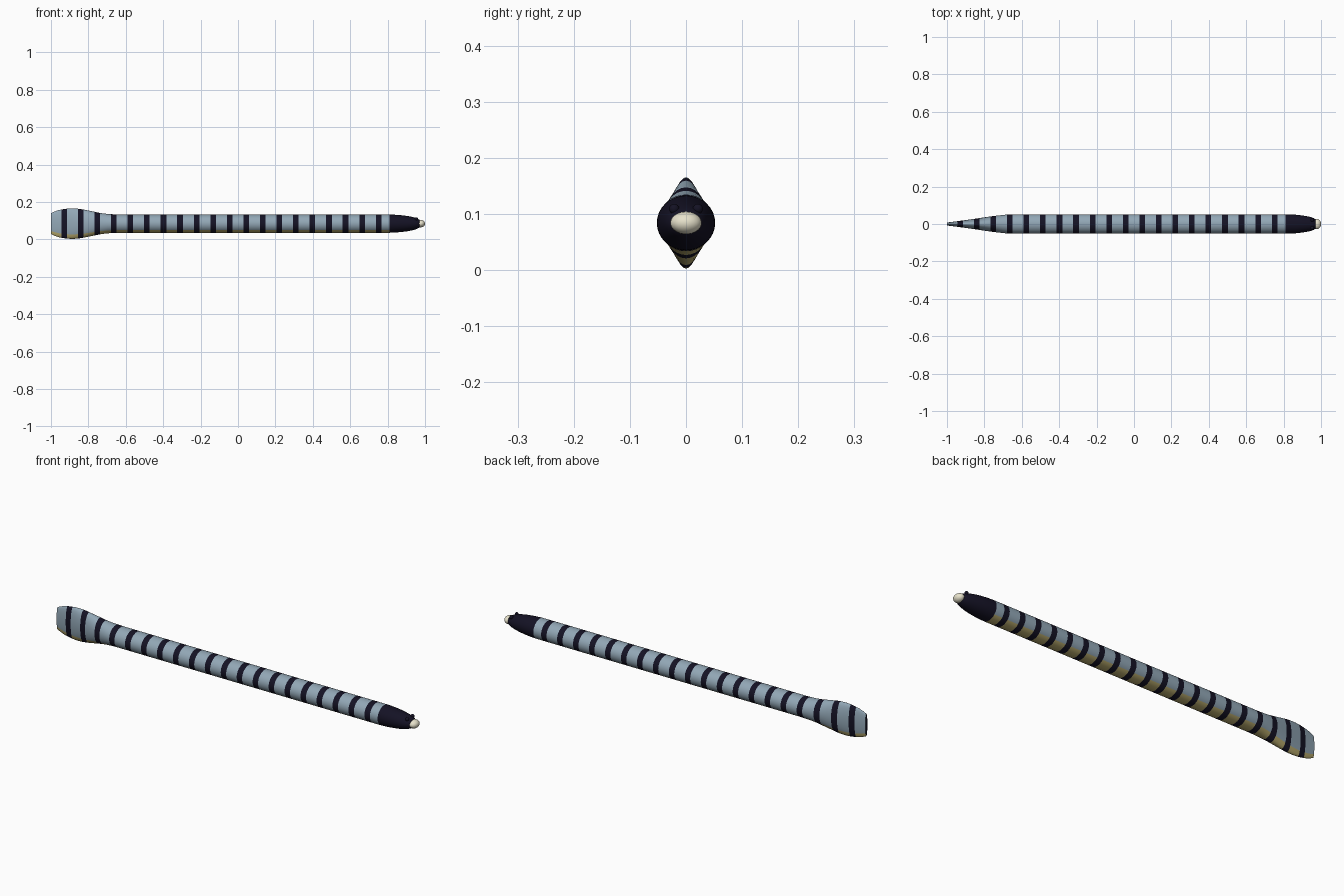
import bpy, bmesh, math

if "Cube" in bpy.data.objects:
    bpy.data.objects.remove(bpy.data.objects["Cube"])

def material(name, rgb):
    m = bpy.data.materials.new(name)
    m.diffuse_color = (*rgb, 1.0)
    m.use_nodes = True
    m.node_tree.nodes["Principled BSDF"].inputs["Base Color"].default_value = m.diffuse_color
    return m

BLUE = material("blue grey scales", (0.29, 0.39, 0.47))
DARK = material("midnight bands", (0.007, 0.006, 0.018))
BELLY = material("yellow belly", (0.50, 0.42, 0.16))
CREAM = material("cream snout", (0.80, 0.76, 0.60))

CZ = 0.084          # height of the body axis
SEGS = 32
# stations: x, half width in y, half height in z
PROFILE = [(-1.0, 0.008, 0.056), (-0.96, 0.013, 0.072), (-0.90, 0.021, 0.081),
           (-0.85, 0.028, 0.079), (-0.79, 0.037, 0.068), (-0.73, 0.045, 0.056),
           (-0.67, 0.051, 0.050), (-0.60, 0.052, 0.049), (0.80, 0.052, 0.049),
           (0.86, 0.050, 0.046), (0.91, 0.044, 0.040), (0.945, 0.037, 0.032),
           (0.965, 0.029, 0.024), (0.98, 0.016, 0.013)]
HEAD_X = 0.81
PERIOD, BAND = 0.0885, 0.030
CENTRES = [0.752 - PERIOD * k for k in range(20)]

def section(x):
    """Half sizes at x, by a cubic Hermite curve through the stations."""
    n = len(PROFILE)
    i = max(k for k in range(n - 1) if PROFILE[k][0] <= x + 1e-9)
    a, b = PROFILE[i], PROFILE[i + 1]
    p, q = PROFILE[max(i - 1, 0)], PROFILE[min(i + 2, n - 1)]
    h = b[0] - a[0]
    t = (x - a[0]) / h
    out = []
    for c in (1, 2):
        flat = abs(b[c] - a[c]) < 1e-6
        m0 = 0 if flat else (b[c] - p[c]) / (b[0] - p[0]) * h
        m1 = 0 if flat else (q[c] - a[c]) / (q[0] - a[0]) * h
        out.append((2*t**3 - 3*t*t + 1) * a[c] + (t**3 - 2*t*t + t) * m0
                   + (3*t*t - 2*t**3) * b[c] + (t**3 - t*t) * m1)
    return out

def is_dark(x):
    return x > HEAD_X or any(abs(x - c) < BAND / 2 for c in CENTRES)

def smooth(obj):
    bpy.ops.object.select_all(action='DESELECT')
    obj.select_set(True)
    bpy.context.view_layer.objects.active = obj
    bpy.ops.object.shade_smooth_by_angle(angle=math.radians(50))

# Body: elliptical rings, with a ring at every band edge
xs = {p[0] for p in PROFILE} | {HEAD_X}
for c in CENTRES:
    xs |= {c - BAND / 2, c + BAND / 2, c - PERIOD / 2}
xs |= {-1 + 0.02 * k for k in range(20)} | {0.82 + 0.01 * k for k in range(16)}
xs = sorted({round(x, 4) for x in xs if -1 <= x <= 0.98})

bm = bmesh.new()
rings = []
for x in xs:
    ry, rz = section(x)
    rings.append([bm.verts.new((x, ry * math.cos(2 * math.pi * k / SEGS),
                                CZ + rz * math.sin(2 * math.pi * k / SEGS)))
                  for k in range(SEGS)])
for i in range(len(xs) - 1):
    mid = (xs[i] + xs[i + 1]) / 2
    for k in range(SEGS):
        j = (k + 1) % SEGS
        f = bm.faces.new((rings[i][k], rings[i + 1][k], rings[i + 1][j], rings[i][j]))
        under = math.sin(2 * math.pi * (k + 0.5) / SEGS) < -0.7
        f.material_index = 1 if is_dark(mid) else 2 if under else 0
for ring in (rings[0], rings[-1]):
    bm.faces.new(ring).material_index = 1
bmesh.ops.recalc_face_normals(bm, faces=bm.faces)
mesh = bpy.data.meshes.new("body")
bm.to_mesh(mesh)
bm.free()
for m in (BLUE, DARK, BELLY):
    mesh.materials.append(m)
body = bpy.data.objects.new("body", mesh)
bpy.context.collection.objects.link(body)
smooth(body)

def ellipsoid(name, loc, size, mat):
    bpy.ops.mesh.primitive_uv_sphere_add(segments=24, ring_count=16, radius=1, location=loc)
    o = bpy.context.object
    o.name = name
    o.scale = size
    o.data.materials.append(mat)
    smooth(o)

# Snout and eyes
ellipsoid("snout", (0.977, 0, CZ), (0.023, 0.028, 0.020), CREAM)
for side, y in (("left", 0.021), ("right", -0.021)):
    ellipsoid("eye_" + side, (0.953, y, 0.109), (0.009, 0.009, 0.009), DARK)
